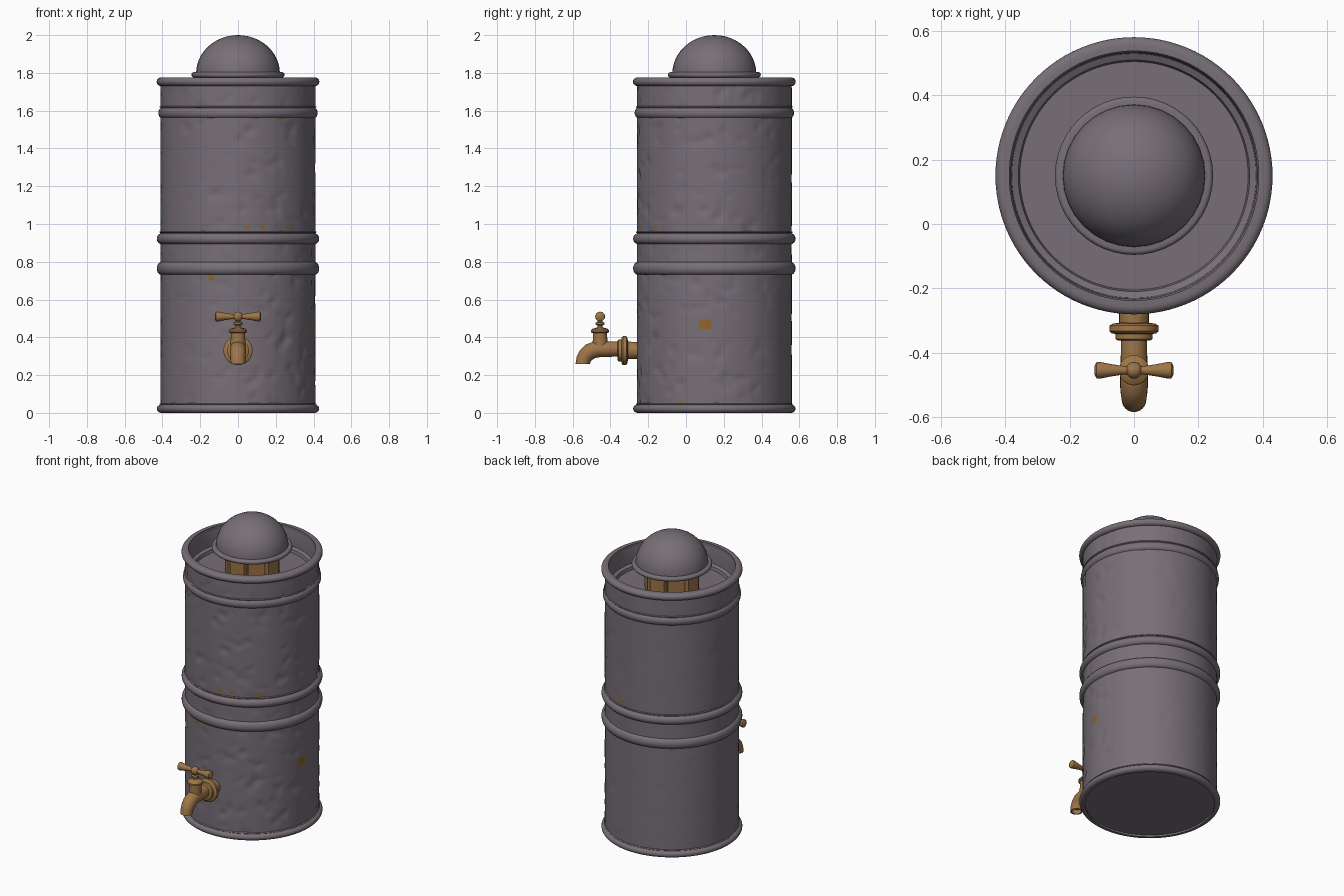
import bpy, bmesh, math
from mathutils import Vector, Matrix, noise

if "Cube" in bpy.data.objects:
    bpy.data.objects.remove(bpy.data.objects["Cube"])

CY = 0.15          # barrel axis
R = 0.41           # barrel wall radius


def material(name, rgb):
    m = bpy.data.materials.new(name)
    m.diffuse_color = (*rgb, 1)
    m.use_nodes = True
    m.node_tree.nodes["Principled BSDF"].inputs["Base Color"].default_value = m.diffuse_color
    return m


STEEL = material("dull_steel", (0.185, 0.160, 0.185))
BRASS = material("aged_brass", (0.34, 0.18, 0.065))
RUST = material("rust", (0.28, 0.125, 0.025))


def finish(bm, name, mats, angle=40):
    bmesh.ops.recalc_face_normals(bm, faces=bm.faces)
    me = bpy.data.meshes.new(name)
    bm.to_mesh(me)
    bm.free()
    ob = bpy.data.objects.new(name, me)
    bpy.context.collection.objects.link(ob)
    for m in mats:
        me.materials.append(m)
    bpy.ops.object.select_all(action='DESELECT')
    ob.select_set(True)
    bpy.context.view_layer.objects.active = ob
    bpy.ops.object.shade_smooth_by_angle(angle=math.radians(angle))
    return ob


def lathe_bm(profile, seg, closed=False):
    """Spin (radius, height) points round z; angle 0 faces -y."""
    bm = bmesh.new()
    rows = []
    for r, h in profile:
        if r < 1e-5:
            rows.append([bm.verts.new((0, 0, h))] * seg)
        else:
            rows.append([bm.verts.new((r * math.sin(2 * math.pi * i / seg),
                                       -r * math.cos(2 * math.pi * i / seg), h))
                         for i in range(seg)])
    pairs = list(zip(rows, rows[1:]))
    if closed:
        pairs.append((rows[-1], rows[0]))
    for a, b in pairs:
        for i in range(seg):
            j = (i + 1) % seg
            vs = list(dict.fromkeys((a[i], a[j], b[j], b[i])))
            if len(vs) > 2:
                bm.faces.new(vs)
    return bm


def lathe(name, profile, at, mat, seg=32, axis=(0, 0, 1), closed=False):
    bm = lathe_bm(profile, seg, closed)
    rot = Vector((0, 0, 1)).rotation_difference(Vector(axis)).to_matrix().to_4x4()
    bm.transform(Matrix.Translation(at) @ rot)
    return finish(bm, name, [mat])


# --- Dented barrel wall with rust specks ---
ROWS = 108
bm = lathe_bm([(R, 0.01 + 1.74 * k / ROWS) for k in range(ROWS + 1)], 160)
# (angle from front, height, half width, half height)
specks = [(0.10, 0.985, .016, .014), (0.31, 0.985, .018, .014), (0.72, 0.985, .018, .015),
          (1.45, 0.47, .036, .028), (0.55, 1.585, .02, .03), (1.14, 0.05, .02, .012),
          (-0.35, 0.72, .016, .012), (2.9, 0.985, .015, .012)]
for f in bm.faces:
    c = f.calc_center_median()
    a = math.atan2(c.x, -c.y)
    if any(((a - sa) * R / w) ** 2 + ((c.z - sz) / h) ** 2 < 1 for sa, sz, w, h in specks):
        f.material_index = 1
for v in bm.verts:
    d = Vector((v.co.x, v.co.y, 0)).normalized()
    front = max(0.15, min(1, 0.6 + d.x * 0.5 - d.y * 0.5))
    n = noise.noise(v.co * 8) * 0.5 + noise.noise(v.co * 19 + Vector((3, 1, 7))) * 0.6
    v.co -= d * max(0, n - 0.12) * 0.018 * front
bm.transform(Matrix.Translation((0, CY, 0)))
finish(bm, "barrel_wall", [STEEL, RUST])

# --- Base plate, recessed top and inner wall ---
lathe("base_plate", [(0, 0.012), (0.415, 0.012), (0.415, 0.03), (0, 0.03)], (0, CY, 0), STEEL, 96)
lathe("recessed_top", [(0.40, 1.75), (0.388, 1.755), (0.383, 1.73), (0.38, 1.655), (0.36, 1.645),
                       (0.355, 1.625), (0, 1.625)], (0, CY, 0), STEEL, 96)


# --- Hoops round the barrel ---
def hoop(name, z, half, outer, inner=0.395, n=10):
    pts = [(inner, z - half)]
    for k in range(n + 1):
        t = -math.pi / 2 + math.pi * k / n
        pts.append((outer - 0.025 + 0.025 * math.cos(t), z + half * math.sin(t)))
    pts.append((inner, z + half))
    lathe(name, pts, (0, CY, 0), STEEL, 96, closed=True)


hoop("bottom_rim", 0.022, 0.022, 0.43)
hoop("lower_hoop", 0.765, 0.034, 0.43)
hoop("middle_hoop", 0.922, 0.028, 0.43)
hoop("upper_hoop", 1.588, 0.030, 0.422)
hoop("top_rim", 1.753, 0.023, 0.431, inner=0.388)
# thin seams above the hoops
for nm, z in (("bottom_seam", 0.047), ("middle_seam", 0.957), ("upper_seam", 1.62)):
    hoop(nm, z, 0.006, 0.416)

# --- Domed cap with rolled edge ---
dome = [(0.222 * math.cos(t), 1.797 + 0.203 * math.sin(t))
        for t in [math.pi / 2 * k / 12 for k in range(12)]] + [(0, 2.0)]
lathe("dome_cap", [(0, 1.782)] + dome, (0, CY, 0), STEEL, 32)
lathe("dome_edge", [(0.21, 1.776)] +
      [(0.233 + 0.013 * math.cos(t), 1.79 + 0.014 * math.sin(t))
       for t in [-math.pi / 2 + math.pi * k / 8 for k in range(9)]] +
      [(0.21, 1.804)], (0, CY, 0), STEEL, 48, closed=True)

# --- Brass slats and core holding up the cap ---
bm = lathe_bm([(0, 1.62), (0.135, 1.62), (0.135, 1.785), (0, 1.785)], 16)
for i in range(8):
    a = 2 * math.pi * i / 8 + math.pi / 4
    m = (Matrix.Rotation(a, 4, 'Z') @ Matrix.Translation((0, -0.145, 1.70))
         @ Matrix.Diagonal((0.105, 0.03, 0.165, 1)))
    bmesh.ops.create_cube(bm, size=1, matrix=m)
bm.transform(Matrix.Translation((0, CY, 0)))
finish(bm, "cap_support", [BRASS], 20)

# --- Tap: wall fitting and flange, along -y ---
ZT = 0.33
lathe("tap_flange", [(0, -0.03), (0.046, -0.03), (0.046, 0.052), (0.066, 0.055), (0.076, 0.061),
                     (0.077, 0.078), (0.070, 0.085), (0.058, 0.087), (0.058, 0.102), (0.050, 0.108),
                     (0, 0.108)], (0, -0.255, ZT), BRASS, 32, axis=(0, -1, 0))

# --- Tap spout: a ring section swept along a bent path, open at the mouth ---
path = [(-0.29, 0.338, .040), (-0.36, 0.338, .040), (-0.44, 0.338, .042), (-0.478, 0.336, .043),
        (-0.508, 0.325, .043), (-0.530, 0.306, .041), (-0.542, 0.284, .039), (-0.547, 0.258, .038)]
bm = bmesh.new()
SEG = 24
stations = path + [(-0.547, 0.258, .030), (-0.543, 0.284, .030)]
rings = []
for k, (y, z, r) in enumerate(stations):
    if k >= len(path) - 1:
        t = Vector((0, -0.1, -1)).normalized() if k == len(stations) - 1 else Vector((0, 0, -1))
    else:
        p, q = path[max(k - 1, 0)], path[k + 1]
        t = Vector((0, q[0] - p[0], q[1] - p[1])).normalized()
    side = Vector((1, 0, 0))
    up = side.cross(t)
    rings.append([bm.verts.new(Vector((0, y, z)) + r * (side * math.cos(2 * math.pi * i / SEG)
                               + up * math.sin(2 * math.pi * i / SEG))) for i in range(SEG)])
for a, b in zip(rings, rings[1:]):
    for i in range(SEG):
        j = (i + 1) % SEG
        bm.faces.new((a[i], a[j], b[j], b[i]))
bm.faces.new(rings[-1])
bm.faces.new(rings[0][::-1])
finish(bm, "tap_spout", [BRASS])

# --- Tap bonnet, collar and stem ---
lathe("tap_bonnet", [(0, 0.33), (0.041, 0.33), (0.038, 0.40), (0.038, 0.422), (0.047, 0.427),
                     (0.047, 0.438), (0.040, 0.446), (0.022, 0.450), (0.014, 0.455), (0.013, 0.463),
                     (0.023, 0.468), (0.023, 0.478), (0.013, 0.483), (0.012, 0.51), (0, 0.51)],
      (0, -0.455, 0), BRASS, 28)

# --- Tap handle: two flared arms and a centre knob ---
lathe("handle_knob", [(0.026 * math.sin(math.pi * k / 10), -0.026 * math.cos(math.pi * k / 10))
                      for k in range(11)], (0, -0.455, 0.51), BRASS, 20)
for side, nm in ((-1, "left"), (1, "right")):
    lathe(nm + "_handle_arm", [(0, 0), (0.012, 0.0), (0.013, 0.03), (0.019, 0.07), (0.026, 0.106),
                               (0.025, 0.116), (0.016, 0.122), (0, 0.123)],
          (0, -0.455, 0.51), BRASS, 20, axis=(side, 0, 0))
